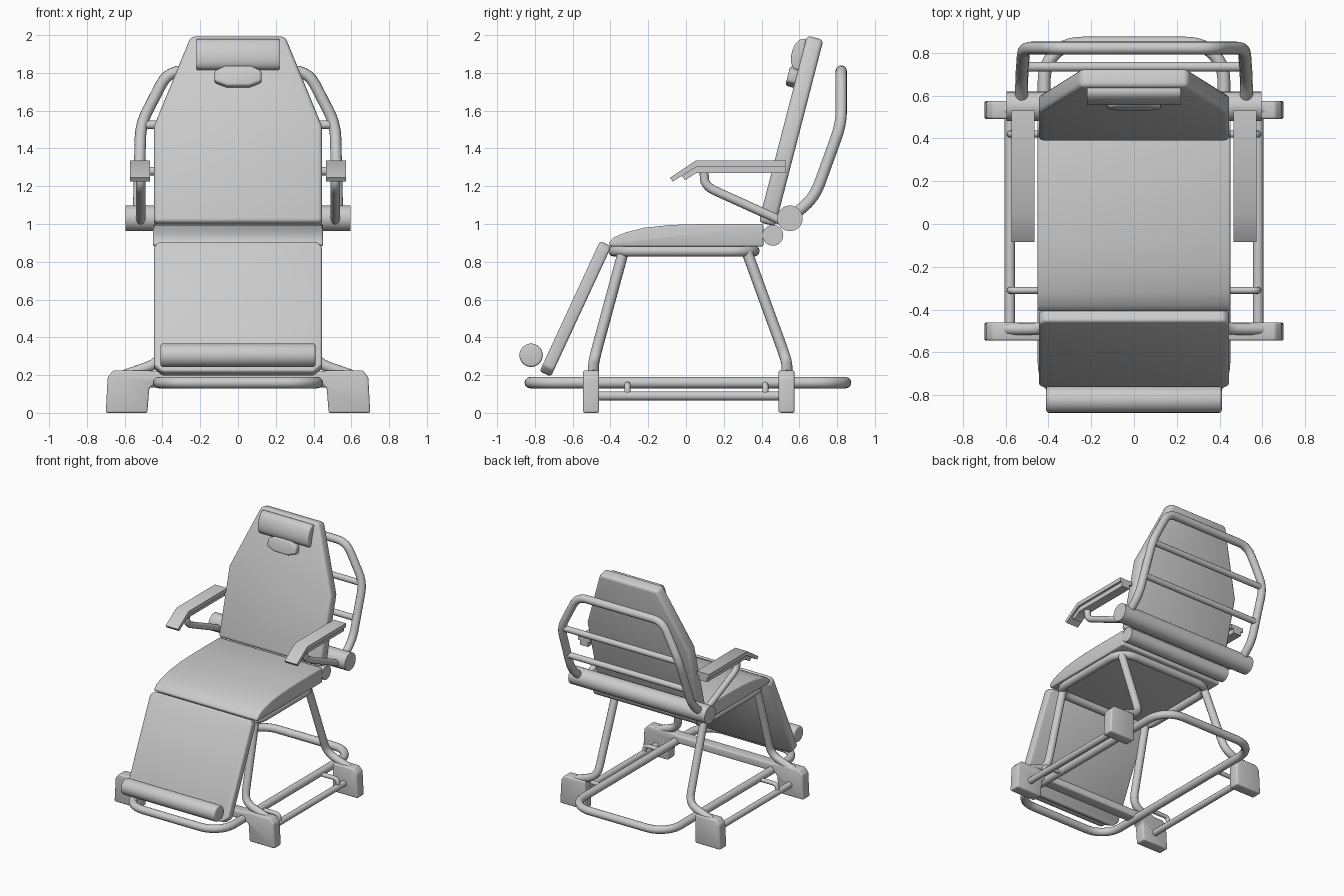
import bpy, bmesh, math
from mathutils import Vector

if "Cube" in bpy.data.objects:
    bpy.data.objects.remove(bpy.data.objects["Cube"])

grey = bpy.data.materials.new("light_grey")
grey.use_nodes = True
COLOUR = (0.6, 0.6, 0.6, 1)
grey.diffuse_color = COLOUR
grey.node_tree.nodes["Principled BSDF"].inputs["Base Color"].default_value = COLOUR


def finish(name, data, bevel=0, segments=3):
    """Link an object, apply its bevel and shade it smooth with sharp edges."""
    obj = bpy.data.objects.new(name, data)
    bpy.context.collection.objects.link(obj)
    data.materials.append(grey)
    if bevel:
        mod = obj.modifiers.new("Bevel", "BEVEL")
        mod.width, mod.segments, mod.limit_method = bevel, segments, "ANGLE"
        mod.angle_limit = math.radians(35)
    bpy.ops.object.select_all(action="DESELECT")
    obj.select_set(True)
    bpy.context.view_layer.objects.active = obj
    bpy.ops.object.convert(target="MESH")
    bpy.ops.object.shade_smooth_by_angle(angle=math.radians(40))
    return obj


def prism(name, outline, depth, bevel=0, segments=3):
    """Sweep a flat outline of 3D points along the depth vector."""
    bm = bmesh.new()
    face = bm.faces.new([bm.verts.new(p) for p in outline])
    new = bmesh.ops.extrude_face_region(bm, geom=[face])["geom"]
    bmesh.ops.translate(bm, vec=Vector(depth),
                        verts=[v for v in new if isinstance(v, bmesh.types.BMVert)])
    bmesh.ops.recalc_face_normals(bm, faces=bm.faces)
    mesh = bpy.data.meshes.new(name)
    bm.to_mesh(mesh)
    bm.free()
    return finish(name, mesh, bevel, segments)


def side_prism(name, profile, x0, x1, bevel=0, segments=3):
    return prism(name, [(x0, y, z) for y, z in profile], (x1 - x0, 0, 0), bevel, segments)


def tube(name, points, radius, fillet=0.07, closed=False):
    """Round pipe through the points with filleted corners."""
    pts = [Vector(p) for p in points]
    path = []
    for i, p in enumerate(pts):
        if not closed and i in (0, len(pts) - 1):
            path.append(p)
            continue
        before, after = pts[i - 1] - p, pts[(i + 1) % len(pts)] - p
        a = p + before.normalized() * min(fillet, before.length * 0.45)
        b = p + after.normalized() * min(fillet, after.length * 0.45)
        for k in range(6):
            t = k / 5
            path.append(a * (1 - t) ** 2 + p * 2 * t * (1 - t) + b * t * t)
    curve = bpy.data.curves.new(name, "CURVE")
    curve.dimensions = "3D"
    curve.bevel_depth, curve.bevel_resolution, curve.use_fill_caps = radius, 4, True
    spline = curve.splines.new("POLY")
    spline.points.add(len(path) - 1)
    for sp, p in zip(spline.points, path):
        sp.co = (*p, 1)
    spline.use_cyclic_u = closed
    return finish(name, curve)


def roller(name, half, y, z, radius, bevel=0):
    ring = [(y + radius * math.cos(math.tau * k / 32), z + radius * math.sin(math.tau * k / 32))
            for k in range(32)]
    return side_prism(name, ring, -half, half, bevel)


# Seat cushion with a rolled front edge
side_prism("seat_cushion", [(0.41, 0.88), (0.41, 1.0), (0.1, 1.0), (-0.08, 0.995),
                            (-0.22, 0.98), (-0.32, 0.955), (-0.38, 0.93),
                            (-0.41, 0.9), (-0.4, 0.88)], -0.45, 0.45, 0.018)

# Backrest, placed along its own lean
LEAN = math.radians(14.5)
UP = Vector((0, math.sin(LEAN), math.cos(LEAN)))
BACK = Vector((0, math.cos(LEAN), -math.sin(LEAN)))


def on_back(x, s, t=0):
    return Vector((x, 0.385, 1.01)) + UP * s + BACK * t


def mirrored(half):
    return half + [(-x, s) for x, s in reversed(half)]


prism("backrest", [on_back(x, s) for x, s in
                   mirrored([(0.445, 0), (0.445, 0.53), (0.25, 1.02)])], BACK * 0.09, 0.022)

# Headrest bolster and neck pad
bolster = [on_back(-0.22, 0.915 + 0.085 * math.cos(a), 0.005 - 0.06 * math.sin(a) ** 0.7)
           for a in [math.pi * k / 14 for k in range(14)] + [math.pi - 1e-6]]
prism("headrest", bolster, (0.44, 0, 0), 0.008)
prism("neck_pad", [on_back(x, s, 0.01) for x, s in
                   mirrored([(0.06, 0.735), (0.125, 0.76), (0.125, 0.82), (0.07, 0.845)])],
      BACK * -0.055, 0.015)

# Leg rest and foot bolster
down = Vector((0, -0.32, -0.69))
top_edge = Vector((0, -0.455, 0.91))
prism("leg_rest", [top_edge + Vector((x, 0, 0)) + down * s for x, s in
                   mirrored([(0.42, 0), (0.445, 0.04), (0.445, 0.95), (0.4, 1)])],
      (0, 0.06, -0.028), 0.014)
roller("foot_bolster", 0.41, -0.82, 0.305, 0.062, 0.012)

# Hinge rollers behind the seat
roller("back_hinge_roller", 0.595, 0.55, 1.03, 0.068)
roller("seat_hinge_roller", 0.45, 0.46, 0.94, 0.055)


def corners(x, y0, y1, c, z):
    """Rectangle with cut corners at height z."""
    return [(x, y0 + c, z), (x, y1 - c, z), (x - c, y1, z), (-x + c, y1, z),
            (-x, y1 - c, z), (-x, y0 + c, z), (-x + c, y0, z), (x - c, y0, z)]


# Seat frame and floor frame loops
tube("seat_frame", corners(0.415, -0.38, 0.36, 0.07, 0.857), 0.03, 0.06, True)
tube("floor_frame", corners(0.42, -0.825, 0.845, 0.1, 0.16), 0.03, 0.08, True)

# Rear push handle with cross bars
side = [(0.525, 0.55, 1.03), (0.525, 0.68, 1.14), (0.515, 0.822, 1.53), (0.37, 0.822, 1.81)]
tube("push_handle", side + [(-x, y, z) for x, y, z in reversed(side)], 0.03, 0.08)
for name, y, z in (("upper_cross_bar", 0.815, 1.525), ("lower_cross_bar", 0.735, 1.28)):
    tube(name, [(-0.515, y, z), (0.515, y, z)], 0.023)

# Front stretcher: feet joined by an arched plate
foot_half = [(0.48, 0), (0.7, 0), (0.69, 0.19), (0.66, 0.225), (0.48, 0.225), (0.4, 0.215)]
arch = [(0.37, 0.155), (0.44, 0.155), (0.47, 0.13)]
half = arch + foot_half
prism("front_stretcher", [(x, -0.545, z) for x, z in mirrored(half)], (0, 0.085, 0), 0.01)

for sx, label in ((1, "left"), (-1, "right")):
    # Rear foot
    prism(label + "_rear_foot", [(sx * x, 0.49, z) for x, z in foot_half[:-1]],
          (0, 0.085, 0), 0.012)
    # Splayed legs
    for end, y_top, y_low in (("front", -0.33, -0.49), ("rear", 0.32, 0.535)):
        tube(f"{label}_{end}_leg",
             [(sx * 0.385, y_top, 0.86), (sx * 0.4, y_low, 0.27), (sx * 0.6, y_low, 0.2)],
             0.029, 0.08)
    # Lower rail and its brackets
    tube(label + "_rail", [(sx * 0.58, -0.48, 0.09), (sx * 0.58, 0.53, 0.09)], 0.024)
    for end, y in (("front", -0.31), ("rear", 0.42)):
        tube(f"{label}_{end}_bracket",
             [(sx * 0.42, y, 0.15), (sx * 0.575, y, 0.15), (sx * 0.58, y, 0.09)], 0.016, 0.03)
    # Armrest pad, rib beneath it and bent support
    side_prism(label + "_armrest_pad",
               [(0.53, 1.335), (0.05, 1.335), (-0.085, 1.245), (-0.07, 1.225),
                (0.06, 1.305), (0.53, 1.305)], sx * 0.465, sx * 0.572)
    side_prism(label + "_armrest_rib",
               [(0.53, 1.306), (0.06, 1.306), (-0.022, 1.255), (-0.005, 1.232),
                (0.055, 1.27), (0.53, 1.27)], sx * 0.485, sx * 0.555)
    tube(label + "_armrest_support",
         [(sx * 0.515, 0.52, 1.01), (sx * 0.515, 0.1, 1.2), (sx * 0.515, 0.095, 1.285)],
         0.024, 0.06)
